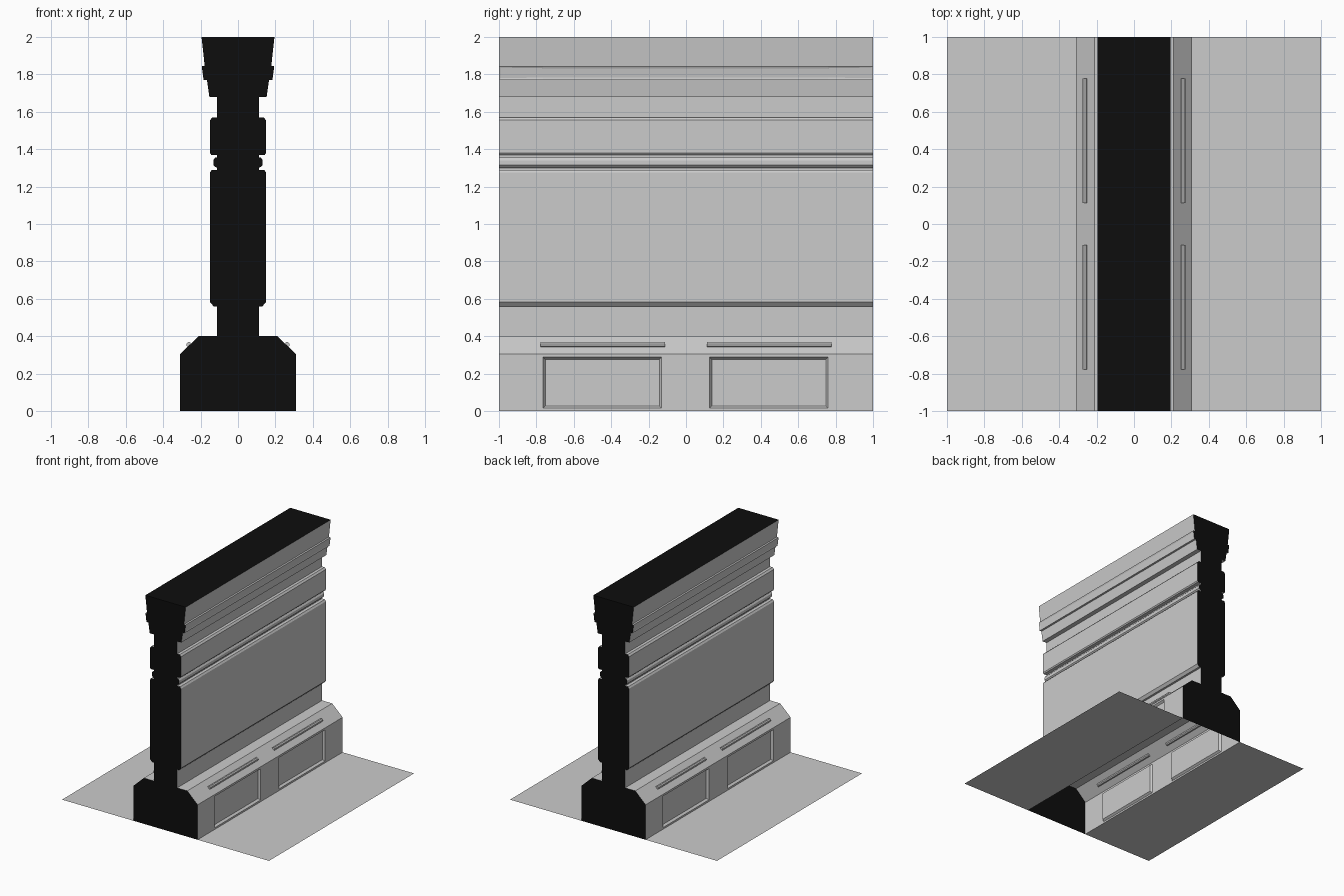
import bpy, bmesh, math
from mathutils import Matrix

if "Cube" in bpy.data.objects:
    bpy.data.objects.remove(bpy.data.objects["Cube"])

black = bpy.data.materials.new("black_cap")
black.diffuse_color = (0.004, 0.004, 0.004, 1)
black.use_nodes = True
black.node_tree.nodes["Principled BSDF"].inputs["Base Color"].default_value = black.diffuse_color
grey = bpy.data.materials.new("grey_wall")
grey.diffuse_color = (0.8, 0.8, 0.8, 1)
grey.use_nodes = True
grey.node_tree.nodes["Principled BSDF"].inputs["Base Color"].default_value = grey.diffuse_color


def finish(bm, name, mats=()):
    me = bpy.data.meshes.new(name)
    bm.to_mesh(me)
    bm.free()
    for m in mats:
        me.materials.append(m)
    ob = bpy.data.objects.new(name, me)
    bpy.context.collection.objects.link(ob)
    return ob


# Wall cross-section, right half, from the ground to the top
half = [(.31, 0), (.31, .015), (.31, .288), (.31, .305), (.21, .40), (.112, .40),
        (.112, .56), (.13, .56), (.15, .582), (.15, 1.275), (.14, 1.29), (.112, 1.29),
        (.112, 1.30), (.122, 1.305), (.132, 1.315), (.132, 1.34), (.122, 1.355), (.112, 1.355),
        (.112, 1.37), (.143, 1.37), (.15, 1.38), (.15, 1.555), (.137, 1.57), (.112, 1.57),
        (.112, 1.68), (.153, 1.68), (.166, 1.77), (.184, 1.77), (.194, 1.845), (.178, 1.845),
        (.195, 2.0)]
loop = half + [(-x, z) for x, z in reversed(half)]
stations = [-1, -.765, -.13, .125, .76, 1]

# Sweep the section along y; underside stays open
bm = bmesh.new()
rows = [[bm.verts.new((x, y, z)) for x, z in loop] for y in stations]
for a, b in zip(rows, rows[1:]):
    for i in range(len(loop) - 1):
        f = bm.faces.new((a[i], a[i + 1], b[i + 1], b[i]))
        if i == len(half) - 1:
            f.material_index = 1
for end in (rows[0], rows[-1]):
    bm.faces.new(end).material_index = 1
bmesh.ops.recalc_face_normals(bm, faces=bm.faces[:])
if max(bm.faces, key=lambda f: f.calc_center_median().z).normal.z < 0:
    bmesh.ops.reverse_faces(bm, faces=bm.faces[:])

# Recessed panels in the plinth sides
panels, bands = [], {1: [], -1: []}
for f in bm.faces:
    c = f.calc_center_median()
    if abs(c.x) > .305 and .1 < c.z < .2 and .3 < abs(c.y) < .6:
        panels.append(f)
    elif abs(c.x) > .185 and 1.79 < c.z < 1.83:
        bands[1 if c.x > 0 else -1].append(f)
bmesh.ops.inset_individual(bm, faces=panels, thickness=.018, depth=-.018)

# Shallow inset band along the cornice
for faces in bands.values():
    bmesh.ops.inset_region(bm, faces=faces, thickness=.013, depth=-.004)
bmesh.ops.dissolve_limit(bm, angle_limit=math.radians(.5), verts=bm.verts[:],
                         edges=bm.edges[:], delimit={'MATERIAL'})
finish(bm, "wall", (grey, black))

for side, s in (("right", 1), ("left", -1)):
    # Floor strip beside the plinth
    bm = bmesh.new()
    pts = [(.31, -1), (1, -1), (1, 1), (.31, 1)]
    f = bm.faces.new([bm.verts.new((s * x, y, 0)) for x, y in pts])
    if s < 0:
        f.normal_flip()
    finish(bm, "floor_" + side, (grey,))

    # Thin rods lying on the plinth slope
    for n, y in enumerate((-.445, .445)):
        bm = bmesh.new()
        m = (Matrix.Translation((s * .262, y, .354)) @ Matrix.Rotation(math.pi / 2, 4, 'X')
             @ Matrix.Rotation(math.pi / 8, 4, 'Z'))
        bmesh.ops.create_cone(bm, cap_ends=True, segments=8, radius1=.015, radius2=.015,
                              depth=.665, matrix=m)
        finish(bm, f"slope_rod_{side}_{n + 1}", (grey,))
